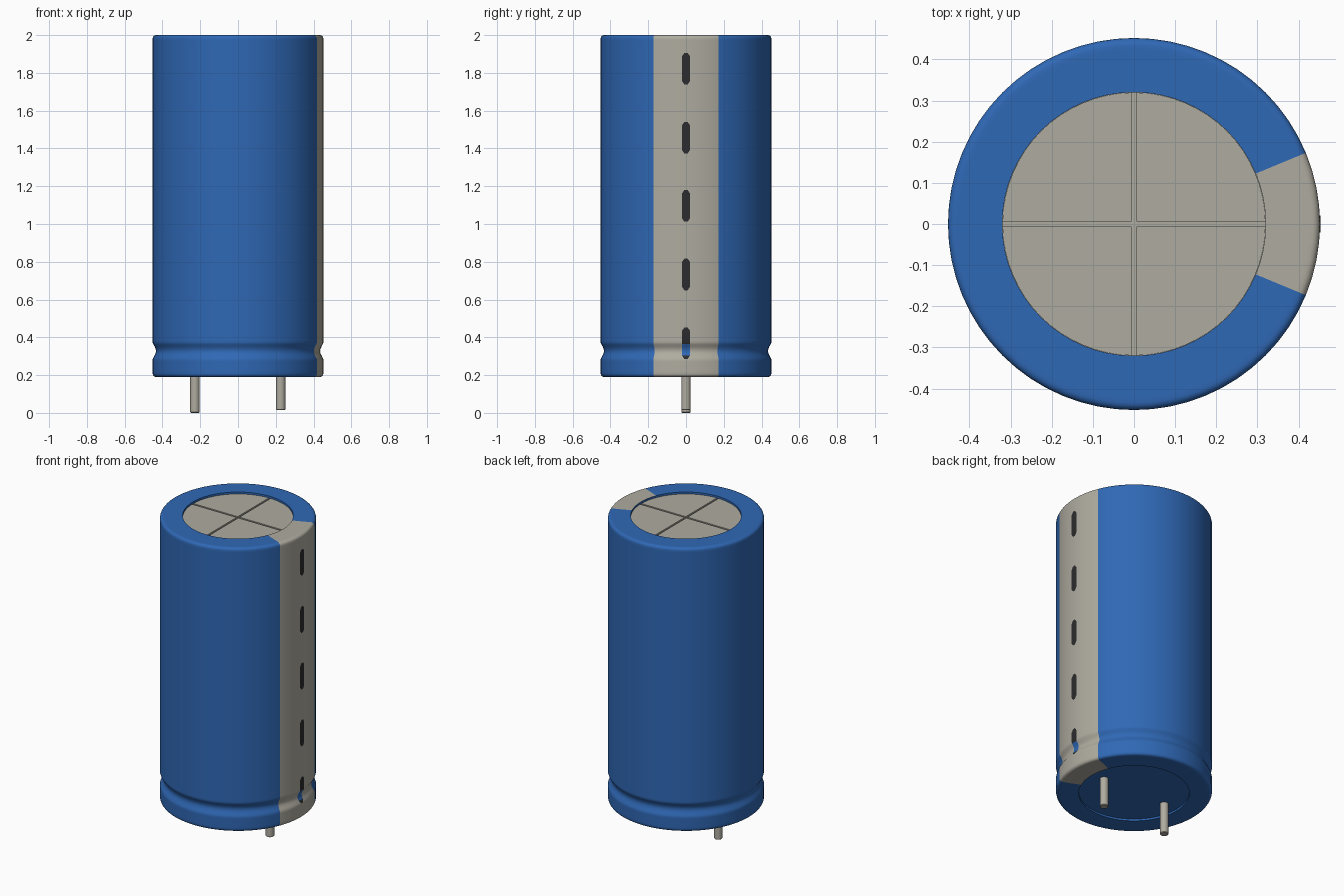
import bpy, bmesh, math

if "Cube" in bpy.data.objects:
    bpy.data.objects.remove(bpy.data.objects["Cube"], do_unlink=True)

R, RIM, SEG = 0.452, 0.32, 64
BOTTOM, TOP = 0.19, 2.0
STRIPE = math.radians(22.5)


def material(name, srgb):
    lin = [((c / 255 + 0.055) / 1.055) ** 2.4 for c in srgb] + [1.0]
    m = bpy.data.materials.new(name)
    m.use_nodes = True
    m.diffuse_color = lin
    bsdf = m.node_tree.nodes["Principled BSDF"]
    bsdf.inputs["Base Color"].default_value = lin
    bsdf.inputs["Roughness"].default_value = 0.5
    return m


BLUE = material("sleeve blue", (47, 104, 181))
GREY = material("warm silver", (175, 172, 160))
DARK = material("marking black", (44, 44, 46))


def finish(bm, name, mats, angle=40):
    bmesh.ops.recalc_face_normals(bm, faces=bm.faces)
    me = bpy.data.meshes.new(name)
    bm.to_mesh(me)
    bm.free()
    ob = bpy.data.objects.new(name, me)
    bpy.context.collection.objects.link(ob)
    for m in mats:
        me.materials.append(m)
    bpy.ops.object.select_all(action='DESELECT')
    ob.select_set(True)
    bpy.context.view_layer.objects.active = ob
    bpy.ops.object.shade_smooth_by_angle(angle=math.radians(angle))
    return ob


def lathe(profile, seg):
    """Revolve (radius, z) points about z; open ends are capped."""
    bm = bmesh.new()
    rings = [[bm.verts.new((r * math.cos(2 * math.pi * i / seg),
                            r * math.sin(2 * math.pi * i / seg), z))
              for i in range(seg)] for r, z in profile]
    for a, b in zip(rings, rings[1:]):
        for i in range(seg):
            j = (i + 1) % seg
            bm.faces.new((a[i], a[j], b[j], b[i]))
    bm.faces.new(rings[0][::-1])
    bm.faces.new(rings[-1])
    return bm


def rounded(r, z, sign, radius=0.018, steps=4):
    """Quarter-round corner points, travelling upward."""
    pts = []
    for k in range(steps + 1):
        a = math.pi / 2 * k / steps
        if sign < 0:
            a = math.pi / 2 - a
        pts.append((r - radius + radius * math.cos(a),
                    z + sign * (radius * math.sin(a) - radius)))
    return pts


# Crimp groove near the base
groove = [(R, 0.282), (R - 0.003, 0.291), (R - 0.010, 0.303), (R - 0.016, 0.316),
          (R - 0.018, 0.328), (R - 0.016, 0.340), (R - 0.010, 0.353),
          (R - 0.003, 0.364), (R, 0.372)]

# Sleeve with recessed ends
profile = ([(RIM, BOTTOM + 0.012), (RIM, BOTTOM), (R - 0.03, BOTTOM)]
           + rounded(R, BOTTOM, -1) + [(R, 0.22), (R, 0.272)] + groove
           + [(R, 0.382), (R, 1.97)] + rounded(R, TOP, 1)
           + [(R - 0.03, TOP), (RIM, TOP), (RIM, TOP - 0.025)])
bm = lathe(profile, SEG)
for f in bm.faces:
    c = f.calc_center_median()
    r = math.hypot(c.x, c.y)
    if r < 0.1:
        f.material_index = 1 if c.z > 1 else 0        # metal floor on top
    elif r > RIM + 0.005 and abs(math.atan2(c.y, c.x)) < STRIPE:
        f.material_index = 1                          # polarity stripe
finish(bm, "sleeve", [BLUE, GREY])

# Metal top in four quarters, leaving a cross-shaped score
bm = bmesh.new()
gap, rad, zt = 0.006, RIM - 0.0005, TOP - 0.012
a0 = math.asin(gap / rad)
for q in range(4):
    pts = [(gap, gap)]
    for k in range(17):
        a = a0 + (math.pi / 2 - 2 * a0) * k / 16
        pts.append((rad * math.cos(a), rad * math.sin(a)))
    c, s = round(math.cos(q * math.pi / 2)), round(math.sin(q * math.pi / 2))
    pts = [(x * c - y * s, x * s + y * c) for x, y in pts]
    low = [bm.verts.new((x, y, TOP - 0.024)) for x, y in pts]
    high = [bm.verts.new((x, y, zt)) for x, y in pts]
    bm.faces.new(low[::-1])
    bm.faces.new(high)
    for i in range(len(pts)):
        j = (i + 1) % len(pts)
        bm.faces.new((low[i], low[j], high[j], high[i]))
finish(bm, "vent_top", [GREY])


def surface_radius(z):
    for (r0, z0), (r1, z1) in zip(groove, groove[1:]):
        if z0 <= z <= z1:
            return r0 + (r1 - r0) * (z - z0) / (z1 - z0)
    return R


# Minus marks: thin strips that follow the sleeve surface
HALF, WIDE, ROUND = 0.084, 0.021, 0.018
for n, zc in enumerate((1.822, 1.457, 1.096, 0.733, 0.369)):
    bm = bmesh.new()
    lo, hi = zc - HALF, zc + HALF
    levels = {lo, lo + 0.006, lo + ROUND, hi - ROUND, hi - 0.006, hi}
    levels |= {z for r, z in groove if lo < z < hi}
    rows = []
    for z in sorted(levels):
        end = min(z - lo, hi - z)
        w = WIDE * (0.4 + 0.6 * min(1, end / ROUND))
        rr = surface_radius(z) + 0.0015
        rows.append([bm.verts.new((math.sqrt(rr * rr - y * y), y, z))
                     for y in (-w, 0, w)])
    for a, b in zip(rows, rows[1:]):
        for i in (0, 1):
            f = bm.faces.new((a[i], a[i + 1], b[i + 1], b[i]))
            # sleeve colour shows through inside the groove
            if 0.298 < f.calc_center_median().z < 0.362:
                f.material_index = 1
    ob = finish(bm, f"minus_mark_{n + 1}", [DARK, BLUE])
    if ob.data.polygons[0].normal.x < 0:
        ob.data.flip_normals()

# Lead pins, one slightly shorter
for name, x, z in (("right_pin", -0.228, 0.0), ("left_pin", 0.226, 0.015)):
    p = 0.025
    bm = lathe([(p - 0.004, z), (p, z + 0.004), (p, BOTTOM + 0.03)], 24)
    pin = finish(bm, name, [GREY])
    pin.location.x = x
